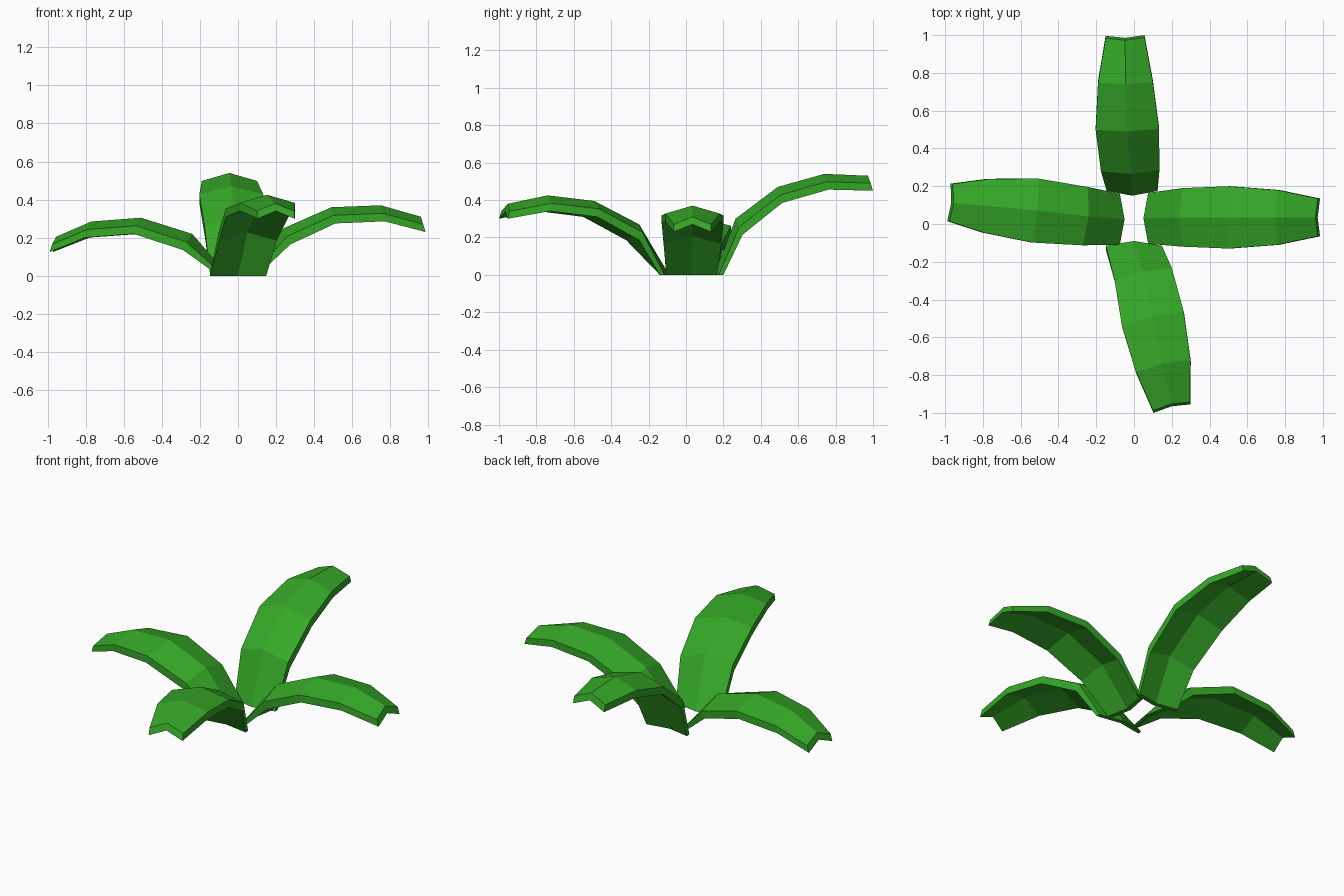
import bpy, bmesh
from math import radians
from mathutils import Matrix, Vector

if "Cube" in bpy.data.objects:
    bpy.data.objects.remove(bpy.data.objects["Cube"])

green = bpy.data.materials.new("leaf_green")
green.diffuse_color = (0.035, 0.39, 0.02, 1)
green.use_nodes = True
green.node_tree.nodes["Principled BSDF"].inputs["Base Color"].default_value = green.diffuse_color

# Ridge-to-lower-edge offset (outward, up) at each station along a leaf
DROOP = [(0.05, 0), (0.035, -0.085), (0.022, -0.085), (0.02, -0.084), (0.025, -0.08)]


def leaf(name, angle, yaw, stations):
    """Thick folded blade; stations are (outward, sideways, height, half width)."""
    bm = bmesh.new()
    turn = Matrix.Rotation(radians(angle), 4, 'Z')
    rings = []
    for i, ((u, v, z, half), (du, dz)) in enumerate(zip(stations, DROOP)):
        skew = Matrix.Rotation(radians(yaw if i else 0), 4, 'Z')
        ridge = Vector((u, v, z))
        # (side, fraction of droop): top surface, then underside
        section = [(-1, .5), (0, 0), (1, .5), (1, 1), (0, .5), (-1, 1)]
        rings.append([bm.verts.new(turn @ (ridge + skew @ Vector((du * f, s * half, dz * f))))
                      for s, f in section])
    for a, b in zip(rings, rings[1:]):
        for k in range(6):
            n = (k + 1) % 6
            bm.faces.new((a[k], a[n], b[n], b[k]))
    # Base and tip caps
    for r in (rings[0], rings[-1]):
        bm.faces.new((r[0], r[1], r[4], r[5]))
        bm.faces.new((r[1], r[2], r[3], r[4]))
    bmesh.ops.recalc_face_normals(bm, faces=bm.faces)
    mesh = bpy.data.meshes.new(name)
    bm.to_mesh(mesh)
    bm.free()
    mesh.materials.append(green)
    bpy.context.collection.objects.link(bpy.data.objects.new(name, mesh))


# Four leaves around the centre
leaf("right_leaf", 0, 0, [(.05, .03, 0, .135), (.24, .035, .25, .155), (.49, .035, .36, .165),
                          (.75, .035, .37, .145), (.96, .035, .31, .10)])
leaf("back_leaf", 90, 1, [(.15, .01, 0, .135), (.265, .02, .30, .155), (.49, .035, .47, .168),
                          (.74, .045, .54, .145), (.973, .047, .53, .103)])
leaf("left_leaf", 180, -5, [(.05, -.025, 0, .135), (.24, -.04, .22, .155), (.51, -.07, .305, .17),
                            (.77, -.095, .285, .143), (.955, -.112, .205, .10)])
leaf("front_leaf", 270, 13, [(.09, 0, 0, .148), (.25, .045, .27, .155), (.49, .097, .395, .168),
                             (.74, .152, .425, .148), (.953, .195, .38, .10)])
